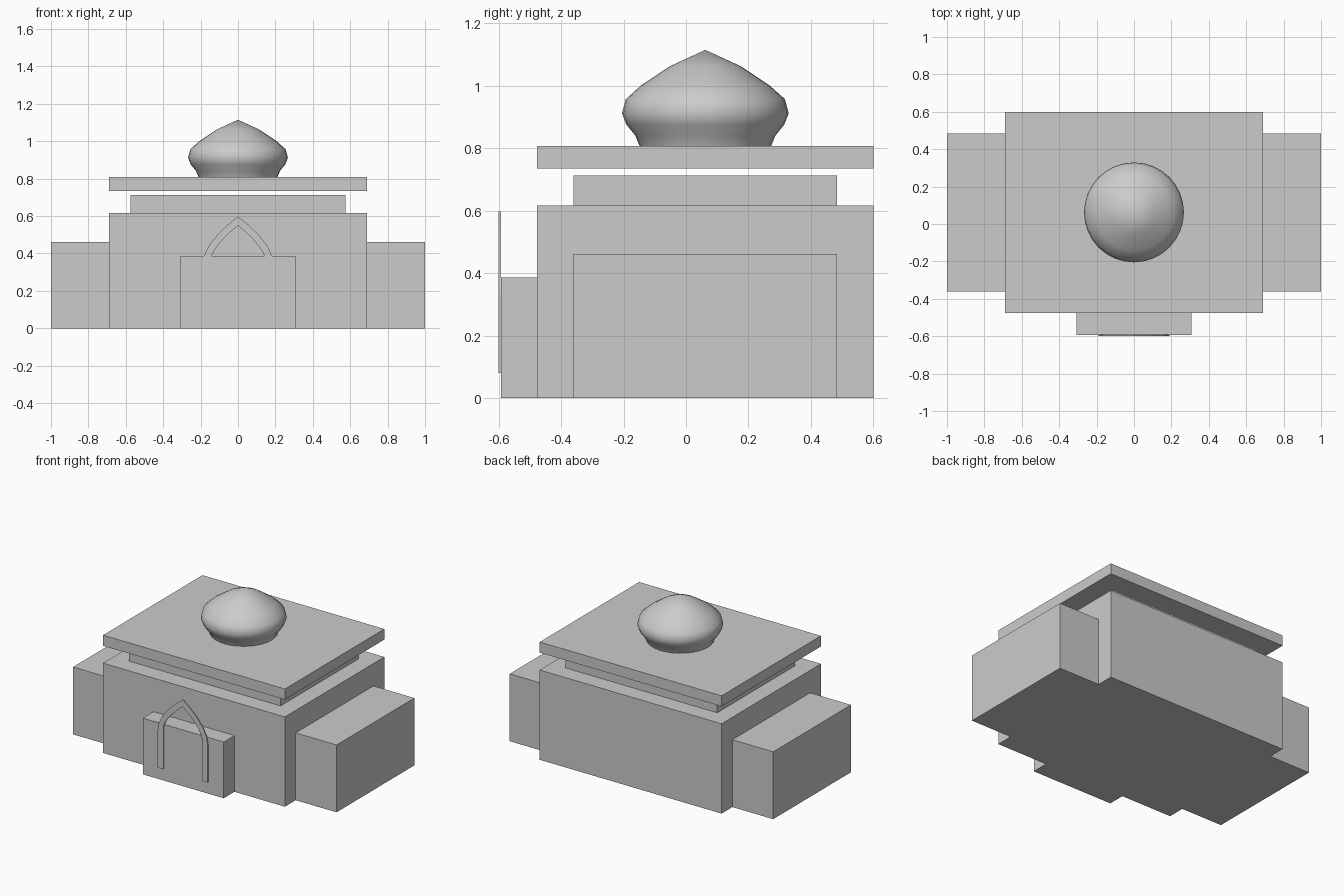
import bpy, bmesh, math

if "Cube" in bpy.data.objects:
    bpy.data.objects.remove(bpy.data.objects["Cube"])

stone = bpy.data.materials.new("pale_grey_stone")
stone.diffuse_color = (0.6, 0.6, 0.6, 1)
stone.use_nodes = True
stone.node_tree.nodes["Principled BSDF"].inputs["Base Color"].default_value = stone.diffuse_color


def finish(name, bm):
    bmesh.ops.recalc_face_normals(bm, faces=bm.faces)
    mesh = bpy.data.meshes.new(name)
    bm.to_mesh(mesh)
    bm.free()
    mesh.materials.append(stone)
    obj = bpy.data.objects.new(name, mesh)
    bpy.context.collection.objects.link(obj)
    return obj


def box(name, x0, x1, y0, y1, z0, z1):
    bm = bmesh.new()
    bmesh.ops.create_cube(bm, size=1)
    for v in bm.verts:
        v.co = ((x0 + x1) / 2 + v.co.x * (x1 - x0),
                (y0 + y1) / 2 + v.co.y * (y1 - y0),
                (z0 + z1) / 2 + v.co.z * (z1 - z0))
    return finish(name, bm)


# Main hall, side wings, recessed tier, floating roof slab and porch
box("main_hall", -0.69, 0.69, -0.477, 0.6, 0, 0.616)
box("left_wing", -1, -0.69, -0.36, 0.483, 0, 0.462)
box("right_wing", 0.69, 1, -0.36, 0.483, 0, 0.462)
box("upper_tier", -0.575, 0.575, -0.36, 0.483, 0.616, 0.713)
box("roof_slab", -0.69, 0.69, -0.477, 0.6, 0.735, 0.808)
box("porch", -0.307, 0.307, -0.593, -0.477, 0, 0.386)

# Pointed arch moulding: a thin band standing on the porch face
outer = [(0.19, 0.08), (0.19, 0.335), (0.182, 0.386), (0.155, 0.444),
         (0.108, 0.503), (0.055, 0.554), (0, 0.597)]
inner = [(0.147, 0.08), (0.147, 0.36), (0.143, 0.386), (0.12, 0.428),
         (0.083, 0.472), (0.042, 0.513), (0, 0.549)]


def full(half):
    return half + [(-x, z) for x, z in half[-2::-1]]


bm = bmesh.new()
rows = [[bm.verts.new((x, -0.6, z)) for x, z in full(h)] for h in (outer, inner)]
for i in range(len(rows[0]) - 1):
    bm.faces.new((rows[0][i], rows[0][i + 1], rows[1][i + 1], rows[1][i]))
ext = bmesh.ops.extrude_face_region(bm, geom=bm.faces[:], use_keep_orig=True)
for v in ext["geom"]:
    if isinstance(v, bmesh.types.BMVert):
        v.co.y = -0.592
finish("arch_moulding", bm)

# Onion dome: lathed profile
profile = [(0.211, 0.808), (0.224, 0.84), (0.253, 0.876), (0.267, 0.912),
           (0.255, 0.957), (0.205, 1.002), (0.115, 1.062), (0, 1.115)]
bm = bmesh.new()
vs = [bm.verts.new((r, 0.062, z)) for r, z in profile]
es = [bm.edges.new(p) for p in zip(vs, vs[1:])]
bmesh.ops.spin(bm, geom=vs + es, cent=(0, 0.062, 0), axis=(0, 0, 1),
               angle=2 * math.pi, steps=32, use_duplicate=False)
bmesh.ops.remove_doubles(bm, verts=bm.verts, dist=0.0005)
dome = finish("onion_dome", bm)
bpy.context.view_layer.objects.active = dome
dome.select_set(True)
bpy.ops.object.shade_smooth_by_angle(angle=math.radians(40))
